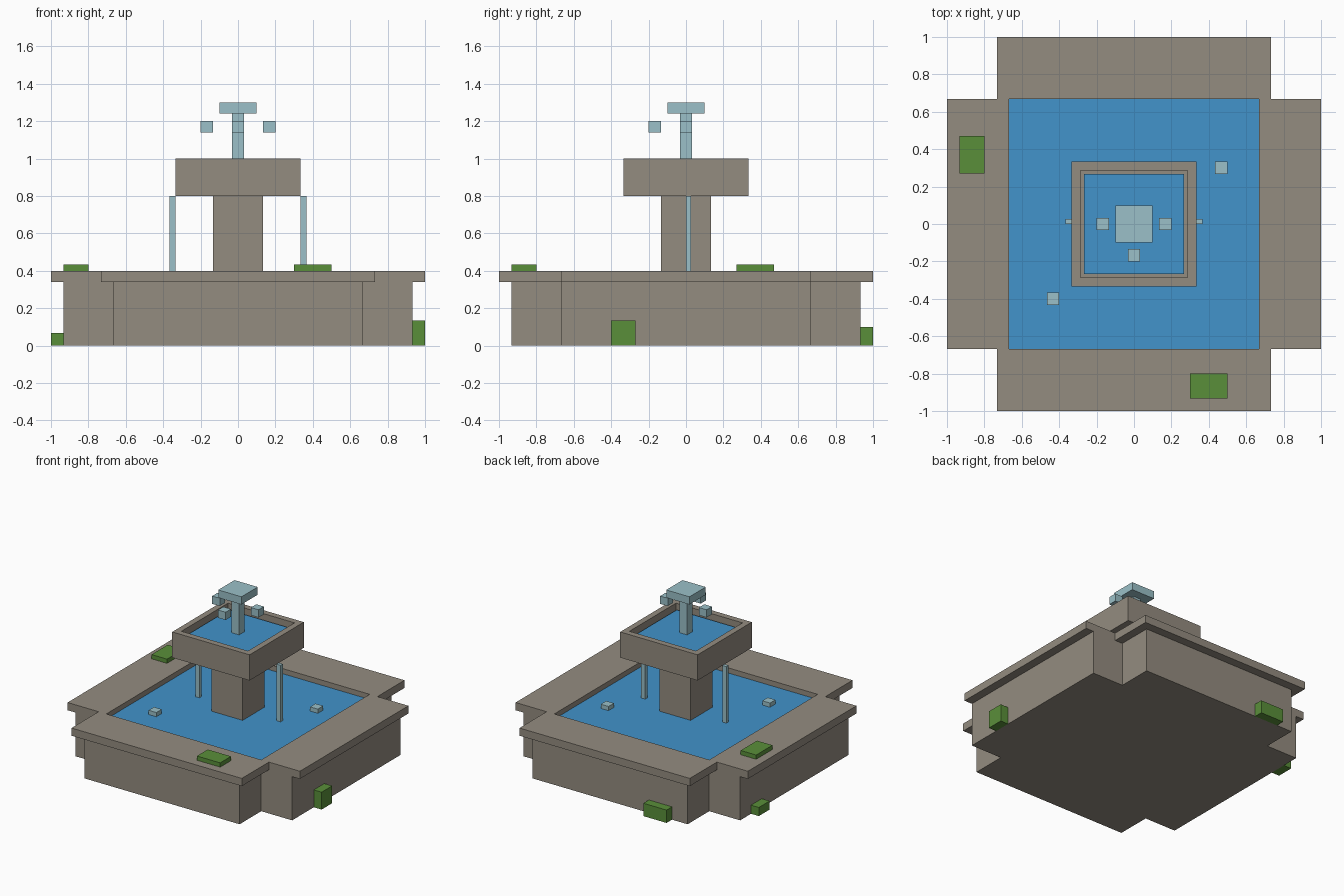
import bpy
import bmesh

if "Cube" in bpy.data.objects:
    bpy.data.objects.remove(bpy.data.objects["Cube"], do_unlink=True)


def material(name, rgb):
    m = bpy.data.materials.new(name)
    m.use_nodes = True
    m.diffuse_color = (*rgb, 1)
    bsdf = m.node_tree.nodes["Principled BSDF"]
    bsdf.inputs["Base Color"].default_value = (*rgb, 1)
    bsdf.inputs["Roughness"].default_value = 0.9
    return m


STONE = material("stone", (0.296, 0.262, 0.216))
WATER = material("water blue", (0.054, 0.292, 0.597))
SPRAY = material("pale spray", (0.328, 0.527, 0.578))
MOSS = material("moss green", (0.102, 0.275, 0.042))


def finish(name, bm, mat):
    bmesh.ops.recalc_face_normals(bm, faces=bm.faces)
    mesh = bpy.data.meshes.new(name)
    bm.to_mesh(mesh)
    bm.free()
    mesh.materials.append(mat)
    obj = bpy.data.objects.new(name, mesh)
    bpy.context.collection.objects.link(obj)
    return obj


def box(name, mat, x, y, z):
    """Box from (min, max) ranges on each axis."""
    bm = bmesh.new()
    bmesh.ops.create_cube(bm, size=1)
    for v in bm.verts:
        v.co = [r[0] if c < 0 else r[1] for c, r in zip(v.co, (x, y, z))]
    return finish(name, bm, mat)


def block(name, mat, cx, cy, half, z):
    """Square block around a centre point."""
    return box(name, mat, (cx - half, cx + half), (cy - half, cy + half), z)


def prism(name, mat, outline, z):
    bm = bmesh.new()
    face = bm.faces.new([bm.verts.new((x, y, z[0])) for x, y in outline])
    top = bmesh.ops.extrude_face_region(bm, geom=[face])["geom"]
    for v in top:
        if isinstance(v, bmesh.types.BMVert):
            v.co.z = z[1]
    return finish(name, bm, mat)


# Main dimensions
POOL, WALL, RIM = 0.667, 0.933, 1.0
RIM_BOTTOM, RIM_TOP, POOL_LEVEL = 0.34, 0.4, 0.36
BOWL, BOWL_IN, BOWL_BOTTOM, BOWL_TOP, BOWL_LEVEL = 0.333, 0.267, 0.8, 1.0, 0.96

# Cross-shaped base: one notched corner turned four times
outline, corner = [], [(WALL, -POOL), (WALL, POOL), (POOL, POOL)]
for _ in range(4):
    outline += corner
    corner = [(-y, x) for x, y in corner]
prism("basin_wall", STONE, outline, (0, RIM_BOTTOM))

# Overhanging rim slabs
rim_z = (RIM_BOTTOM, RIM_TOP)
for s, end, side in ((-1, "front", "right"), (1, "back", "left")):
    span = sorted((s * POOL, s * RIM))
    box(end + "_rim", STONE, (-0.733, 0.733), span, rim_z)
    box(side + "_rim", STONE, span, (-POOL, POOL), rim_z)

# Pool and pedestal
block("pool_water", WATER, 0, 0, POOL, (RIM_BOTTOM, POOL_LEVEL))
block("pedestal", STONE, 0, 0, 0.133, (POOL_LEVEL, BOWL_BOTTOM))

# Upper bowl: block with inset, sunken top
bm = bmesh.new()
bmesh.ops.create_cube(bm, size=2)
for v in bm.verts:
    v.co = (v.co.x * BOWL, v.co.y * BOWL, BOWL_TOP if v.co.z > 0 else BOWL_BOTTOM)
bm.normal_update()
top = max(bm.faces, key=lambda f: f.calc_center_median().z)
bmesh.ops.inset_region(bm, faces=[top], thickness=BOWL - BOWL_IN)
inner = bmesh.ops.extrude_face_region(bm, geom=[top])["geom"]
bmesh.ops.delete(bm, geom=[top], context="FACES_ONLY")
for v in inner:
    if isinstance(v, bmesh.types.BMVert):
        v.co.z = BOWL_LEVEL - 0.04
finish("upper_bowl", bm, STONE)
block("bowl_water", WATER, 0, 0, BOWL_IN, (BOWL_LEVEL - 0.04, BOWL_LEVEL))

# Central jet with its spreading cap
block("jet", SPRAY, 0, 0, 0.033, (BOWL_LEVEL, 1.24))
block("jet_cap", SPRAY, 0, 0, 0.1, (1.24, 1.3))

# Falling drops, and splashes on the pool
for name, x, y in (("left", 0.167, 0), ("right", -0.167, 0), ("front", 0, -0.167)):
    block(name + "_drop", SPRAY, x, y, 0.033, (1.14, 1.2))
for name, x, y in (("back", 0.467, 0.3), ("front", -0.433, -0.4)):
    block(name + "_splash", SPRAY, x, y, 0.033, (POOL_LEVEL, 0.393))

# Overflow streams beside the bowl
for s, name in ((1, "left"), (-1, "right")):
    box(name + "_stream", SPRAY, sorted((s * BOWL, s * 0.367)), (0, 0.027),
        (POOL_LEVEL, BOWL_BOTTOM))

# Moss patches on the rim and at the foot of the walls
moss_z = (RIM_TOP, 0.433)
box("right_rim_moss", MOSS, (-WALL, -0.8), (0.27, 0.47), moss_z)
box("front_rim_moss", MOSS, (0.3, 0.5), (-WALL, -0.8), moss_z)
box("left_wall_moss", MOSS, (WALL, RIM), (-0.4, -0.27), (0, 0.135))
box("right_wall_moss", MOSS, (-RIM, -WALL), (0.4, 0.533), (0, 0.067))
box("back_wall_moss", MOSS, (-0.533, -0.333), (WALL, RIM), (0, 0.1))
